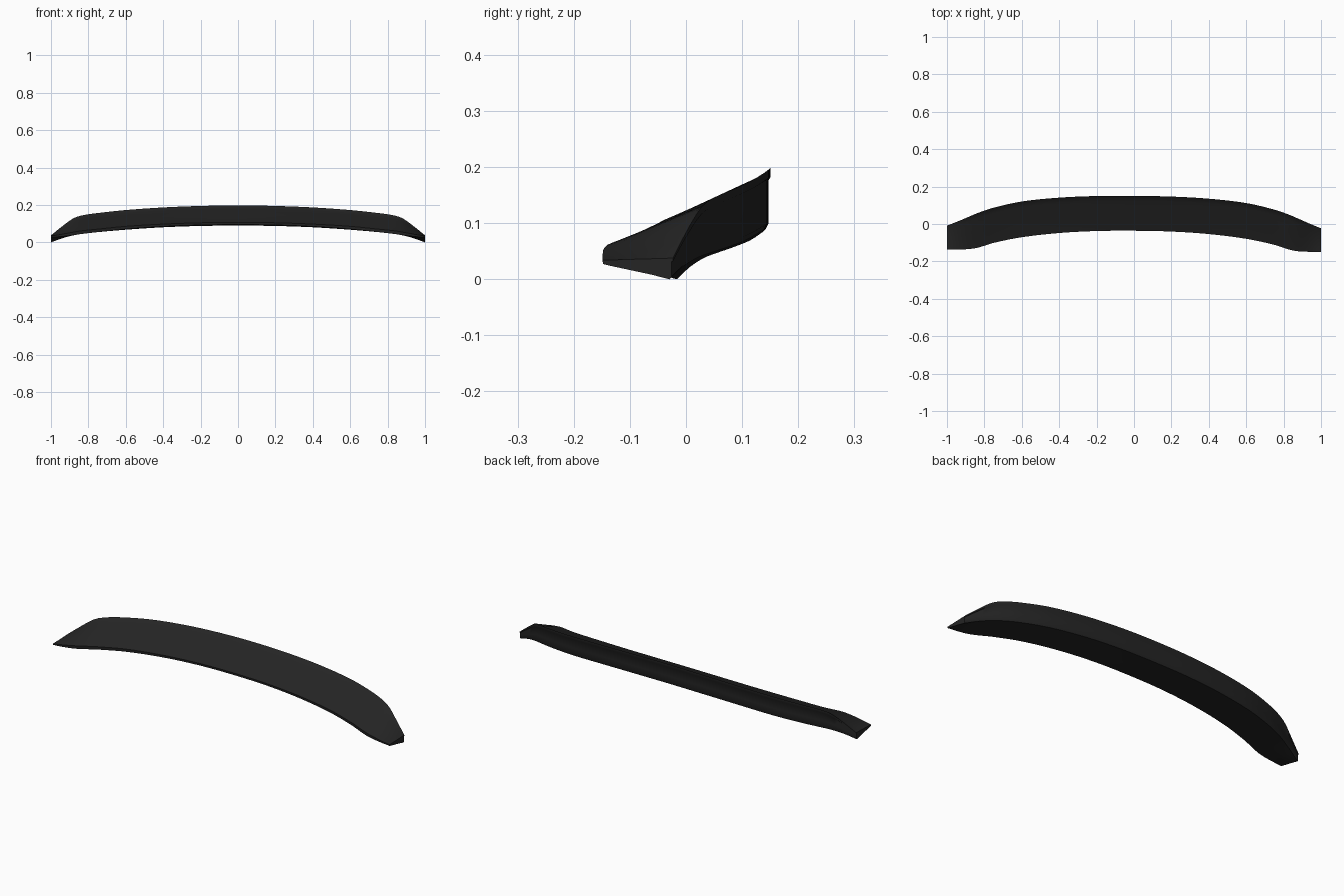
import bpy, bmesh

if "Cube" in bpy.data.objects:
    bpy.data.objects.remove(bpy.data.objects["Cube"])

# Stations along half the span: x, front y, front top z, front bottom z, rear y, rear top z, rear bottom z
STATIONS = [
    (0.00, -0.036, 0.107, 0.095, 0.150, 0.198, 0.090),
    (0.20, -0.039, 0.105, 0.093, 0.148, 0.195, 0.088),
    (0.40, -0.051, 0.098, 0.085, 0.138, 0.187, 0.081),
    (0.60, -0.075, 0.086, 0.071, 0.116, 0.173, 0.068),
    (0.75, -0.106, 0.071, 0.055, 0.082, 0.157, 0.055),
    (0.83, -0.131, 0.063, 0.046, 0.055, 0.145, 0.046),
    (0.88, -0.140, 0.055, 0.039, 0.034, 0.129, 0.038),
    (0.94, -0.142, 0.044, 0.032, 0.008, 0.086, 0.022),
    (1.00, -0.142, 0.034, 0.027, -0.016, 0.038, 0.000),
]
# Upper surface: depth fraction, height fraction (flick at the trailing lip)
UPPER = [(0, 0), (0.12, 0.105), (0.3, 0.27), (0.5, 0.46), (0.7, 0.65), (0.85, 0.79), (0.94, 0.89), (1, 1)]


def station(x):
    """Smoothly interpolated station at |x| (cubic Hermite)."""
    x = min(abs(x), 1.0)
    i = max(k for k in range(len(STATIONS) - 1) if STATIONS[k][0] <= x)
    a, b = STATIONS[i], STATIONS[i + 1]
    p = STATIONS[i - 1] if i else (-STATIONS[1][0],) + STATIONS[1][1:]
    n = STATIONS[i + 2] if i + 2 < len(STATIONS) else None
    h = b[0] - a[0]
    t = (x - a[0]) / h
    out = []
    for k in range(1, 7):
        m0 = (b[k] - p[k]) / (b[0] - p[0]) * h
        m1 = (n[k] - a[k]) / (n[0] - a[0]) * h if n else b[k] - a[k]
        out.append((2*t**3 - 3*t*t + 1) * a[k] + (t**3 - 2*t*t + t) * m0
                   + (3*t*t - 2*t**3) * b[k] + (t**3 - t*t) * m1)
    return out


def section(x):
    """Closed cross-section of the wing at x."""
    yf, zft, zfb, yr, zrt, zrb = station(x)
    d, rise, wall = yr - yf, zrt - zft, zrt - zrb
    pts = [(yf + d * u, zft + rise * v) for u, v in UPPER]
    yw = yr - 0.003
    # trailing lip, rear wall, rounded lower corner, underside, nose
    pts += [(yr, zrt - 0.14 * wall), (yw, zrt - 0.18 * wall), (yw, zrb + 0.4 * wall),
            (yw, zrb + 0.1 * wall), (yw - 0.03 * d, zrb)]
    pts += [(yr + (yf - yr) * u, zrb + (zfb - zrb) * u) for u in (0.3, 0.6, 0.9)]
    pts += [(yf + 0.012 * d, zfb)]
    # slight sweep so that the right tip sits a little further forward
    return [(x, y - 0.007 * x, z) for y, z in pts]


# Spoiler body
xs = [i / 50 for i in range(-50, 51)]
bm = bmesh.new()
rings = [[bm.verts.new(p) for p in section(x)] for x in xs]
for a, b in zip(rings, rings[1:]):
    for k in range(len(a)):
        j = (k + 1) % len(a)
        bm.faces.new((a[k], a[j], b[j], b[k]))
bm.faces.new(rings[0])
bm.faces.new(rings[-1])
bmesh.ops.recalc_face_normals(bm, faces=bm.faces)
mesh = bpy.data.meshes.new("spoiler")
bm.to_mesh(mesh)
bm.free()
spoiler = bpy.data.objects.new("spoiler", mesh)
bpy.context.collection.objects.link(spoiler)

black = bpy.data.materials.new("satin_black")
black.diffuse_color = (0.018, 0.018, 0.018, 1)
black.use_nodes = True
black.node_tree.nodes["Principled BSDF"].inputs["Base Color"].default_value = black.diffuse_color
mesh.materials.append(black)

bpy.context.view_layer.objects.active = spoiler
spoiler.select_set(True)
bpy.ops.object.shade_smooth_by_angle(angle=0.9)
